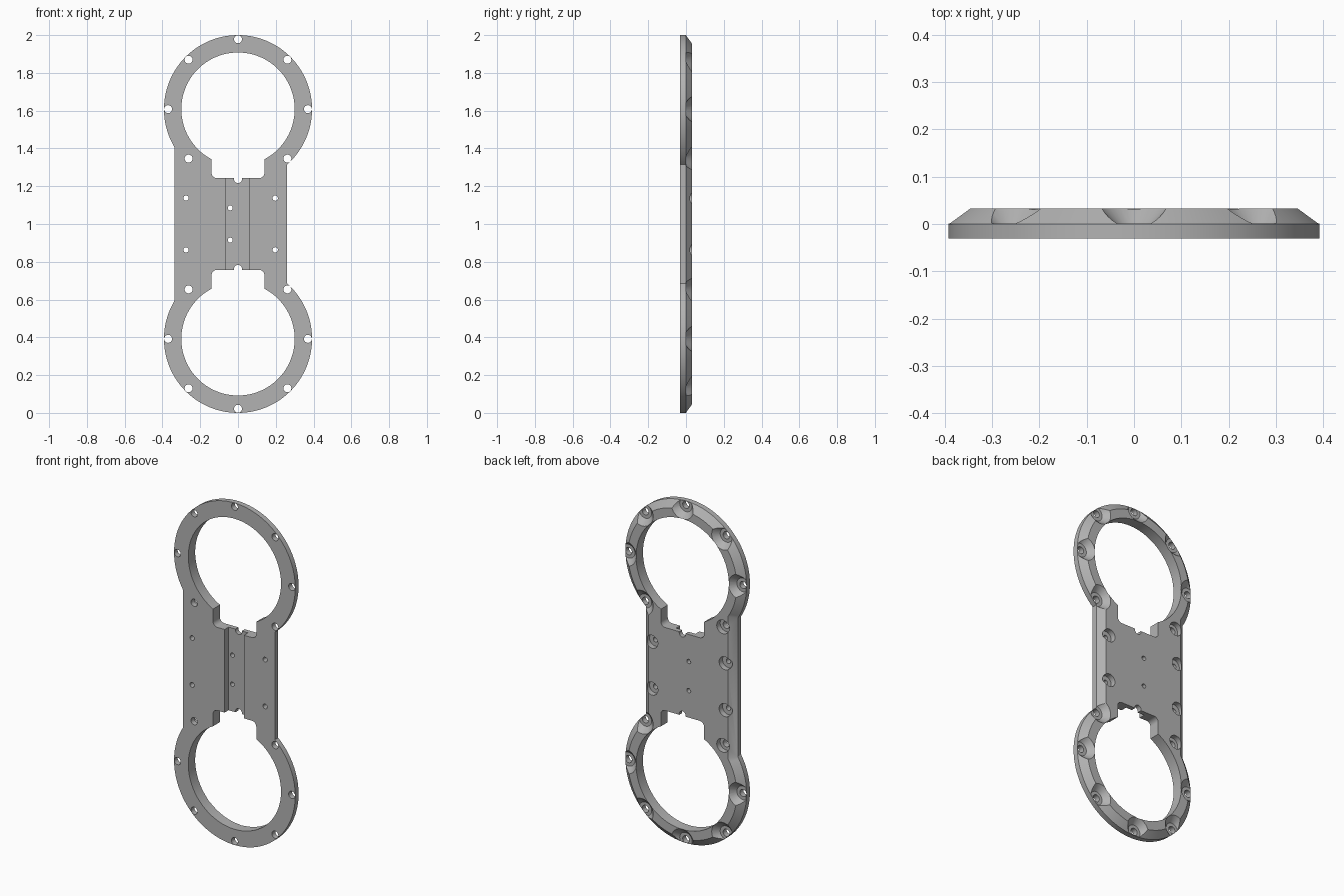
import bpy
import bmesh
from math import acos, cos, sin, pi

FRONT, MID, BACK = -0.031, 0.0, 0.033
RING_Z = 0.608          # ring centres above and below the middle
BOLT_R = 0.37

old = bpy.data.objects.get("Cube")
if old:
    bpy.data.objects.remove(old, do_unlink=True)

metal = bpy.data.materials.new("plain_grey")
metal.use_nodes = True
grey = (0.45, 0.45, 0.45, 1)
metal.diffuse_color = grey
metal.node_tree.nodes["Principled BSDF"].inputs["Base Color"].default_value = grey


def arc(cx, cz, r, a0, a1, n):
    return [(cx + r * cos(a0 + (a1 - a0) * i / n),
             cz + r * sin(a0 + (a1 - a0) * i / n)) for i in range(n + 1)]


def circle(cx, cz, r, n=32):
    return arc(cx, cz, r, 0, 2 * pi, n)[:-1]


def add_loft(bm, layers):
    """Solid through matching counter-clockwise (x, z) outlines at rising y."""
    rows = [[bm.verts.new((x, y, z + 1)) for x, z in pts] for y, pts in layers]
    for a, b in zip(rows, rows[1:]):
        for i in range(len(a)):
            j = (i + 1) % len(a)
            bm.faces.new((a[i], b[i], b[j], a[j]))
    bm.faces.new(rows[0])
    bm.faces.new(list(reversed(rows[-1])))


def make_object(name, solids):
    bm = bmesh.new()
    for layers in solids:
        add_loft(bm, layers)
    bm.normal_update()
    mesh = bpy.data.meshes.new(name)
    bm.to_mesh(mesh)
    bm.free()
    mesh.materials.append(metal)
    ob = bpy.data.objects.new(name, mesh)
    bpy.context.scene.collection.objects.link(ob)
    return ob


def outline(inset):
    """Two discs joined by a straight-sided web."""
    r, left, right = 0.392 - inset, 0.335 - inset, 0.26 - inset
    top = arc(0, RING_Z, r, -acos(right / r), pi + acos(left / r), 96)
    return top + [(x, -z) for x, z in reversed(top)]


def opening(side):
    """Round window with a filleted notch toward the middle."""
    a, w, f, end = acos(0.14 / 0.3), 0.14, 0.028, 0.243
    pts = arc(0, RING_Z, 0.3, -a, pi + a, 80)
    pts += arc(-w + f, end + f, f, pi, 1.5 * pi, 6)
    pts += arc(w - f, end + f, f, 1.5 * pi, 2 * pi, 6)
    return pts if side > 0 else [(x, -z) for x, z in reversed(pts)]


def through(pts):
    return [(-0.1, pts), (0.1, pts)]


def bore(x, z, r0, r1):
    """Recess from the back; r0 at its floor, r1 at the back face."""
    over = 0.02
    r2 = r1 + (r1 - r0) * over / BACK
    return [(MID + 0.001, circle(x, z, r0)), (BACK + over, circle(x, z, r2))]


plate = make_object("double_ring_plate", [
    [(FRONT, outline(0)), (MID, outline(0)), (BACK, outline(0.04))]])

# Front cable channel and ring windows
channel = [(-0.065, -0.4), (0.06, -0.4), (0.06, 0.4), (-0.065, 0.4)]
channels = [[(-0.1, channel), (0.006, channel)]]
windows = [through(opening(1)), through(opening(-1))]

holes, bores = [], []
for side in (1, -1):
    # Ring bolt holes with conical recesses
    for k in range(8):
        x = BOLT_R * cos(k * pi / 4)
        z = side * (RING_Z + BOLT_R * sin(k * pi / 4))
        holes.append(through(circle(x, z, 0.021)))
        if k != 6:
            bores.append(bore(x, z, 0.04, 0.04 if k == 5 else 0.073))
    # Web screw holes with straight recesses
    for x in (-0.275, 0.197):
        holes.append(through(circle(x, side * 0.137, 0.014, 20)))
        bores.append(bore(x, side * 0.137, 0.038, 0.038))
    # Channel holes
    holes.append(through(circle(-0.041, side * 0.085, 0.013, 20)))

# Cut everything out of the plate
for name, solids in (("channel_cutter", channels), ("window_cutter", windows),
                     ("bore_cutter", bores), ("hole_cutter", holes)):
    cutter = make_object(name, solids)
    cutter.hide_render = True
    mod = plate.modifiers.new(name, 'BOOLEAN')
    mod.operation = 'DIFFERENCE'
    mod.solver = 'MANIFOLD'
    mod.object = cutter

# Keep the cut shape, smooth on curves and sharp on edges
bpy.context.view_layer.update()
graph = bpy.context.evaluated_depsgraph_get()
shape = bpy.data.meshes.new_from_object(plate.evaluated_get(graph))
plate.modifiers.clear()
plate.data = shape
for face in shape.polygons:
    face.use_smooth = True
shape.set_sharp_from_angle(angle=0.45)
